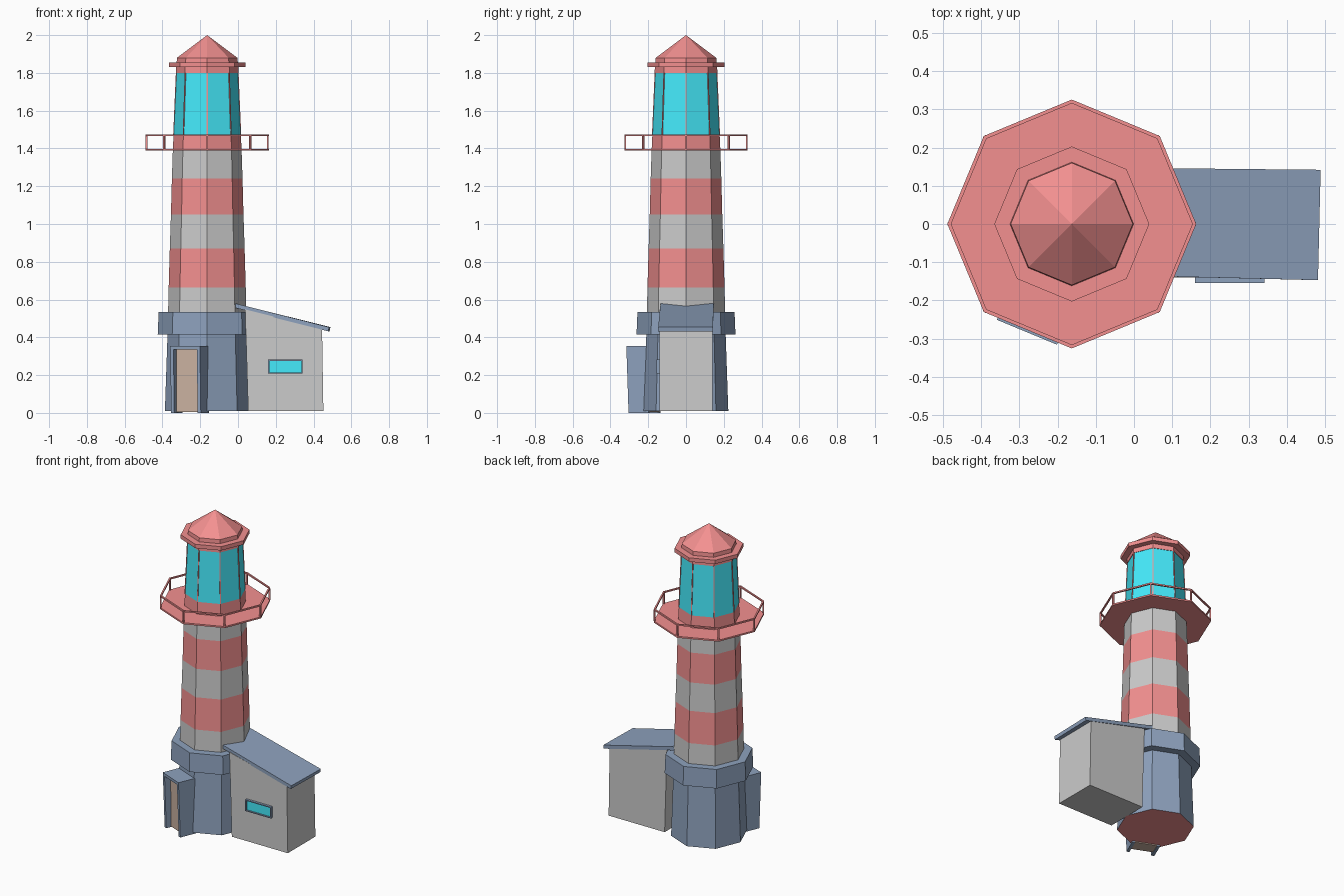
import bpy, bmesh, math
from mathutils import Vector

if "Cube" in bpy.data.objects:
    bpy.data.objects.remove(bpy.data.objects["Cube"])

CX, N = -0.163, 8          # tower axis and number of sides


def material(name, rgb):
    m = bpy.data.materials.new(name)
    m.diffuse_color = (*rgb, 1)
    m.use_nodes = True
    m.node_tree.nodes["Principled BSDF"].inputs["Base Color"].default_value = m.diffuse_color
    return m


RED = material("red", (0.9, 0.28, 0.28))
BLUE = material("blue", (0.27, 0.36, 0.51))
CYAN = material("glass", (0.06, 0.83, 0.98))
BROWN = material("wood", (0.6, 0.45, 0.36))
GREY = material("plaster", (0.8, 0.8, 0.8))


def finish(name, bm, mats):
    bmesh.ops.remove_doubles(bm, verts=bm.verts, dist=1e-5)
    bmesh.ops.recalc_face_normals(bm, faces=bm.faces)
    me = bpy.data.meshes.new(name)
    bm.to_mesh(me)
    bm.free()
    for m in mats:
        me.materials.append(m)
    ob = bpy.data.objects.new(name, me)
    bpy.context.collection.objects.link(ob)
    return ob


def ring_point(k, r, z):
    a = 2 * math.pi * k / N
    return Vector((CX + r * math.cos(a), r * math.sin(a), z))


def lathe(name, profile, mats, bands=None, closed=False, floor=None):
    """Octagonal turning of (z, r) points; bands gives a material index per section."""
    bm = bmesh.new()
    rings = [[bm.verts.new(ring_point(k, r, z)) for k in range(N)]
             if r > 0 else [bm.verts.new((CX, 0, z))] * N for z, r in profile]
    pairs = list(zip(rings, rings[1:] + rings[:1]))
    for i, (a, b) in enumerate(pairs if closed else pairs[:-1]):
        for k in range(N):
            j = (k + 1) % N
            vs = list(dict.fromkeys((a[k], a[j], b[j], b[k])))
            bm.faces.new(vs).material_index = bands[i] if bands else 0
    if floor is not None:
        bm.faces.new(rings[0][::-1]).material_index = floor
    return finish(name, bm, mats)


def add_block(bm, bottom, top):
    vs = [bm.verts.new(p) for p in (*bottom, *top)]
    for f in ((3, 2, 1, 0), (4, 5, 6, 7), (0, 1, 5, 4),
              (1, 2, 6, 5), (2, 3, 7, 6), (3, 0, 4, 7)):
        bm.faces.new([vs[i] for i in f])


def block(name, bottom, top, mat):
    bm = bmesh.new()
    add_block(bm, bottom, top)
    return finish(name, bm, [mat])


def box(name, x0, x1, y0, y1, z0, z1, mat):
    q = [(x0, y0), (x1, y0), (x1, y1), (x0, y1)]
    return block(name, [(*p, z0) for p in q], [(*p, z1) for p in q], mat)


def posts(name, r0, z0, r1, z1, w, mat):
    """One thin radial post at every corner of the octagon."""
    bm = bmesh.new()
    for k in range(N):
        a = 2 * math.pi * k / N
        out = Vector((math.cos(a), math.sin(a), 0)) * w
        side = Vector((-math.sin(a), math.cos(a), 0)) * w
        quad = (out + side, side - out, -out - side, out - side)
        add_block(bm, [ring_point(k, r0, z0) + q for q in quad],
                  [ring_point(k, r1, z1) + q for q in quad])
    # posts stay separate islands in one object
    return finish(name, bm, [mat])


# Tower: base with collar, striped shaft with lamp room, cap and roof
lathe("tower_base", [(0.01, 0.224), (0.415, 0.21), (0.415, 0.262), (0.535, 0.257),
                     (0.535, 0.2)], [BLUE, RED], floor=1)
lathe("tower_shaft", [(0.535, 0.207), (0.665, 0.204), (0.87, 0.198), (1.05, 0.192),
                      (1.24, 0.187), (1.39, 0.182), (1.475, 0.178), (1.80, 0.163)],
      [GREY, RED, CYAN], bands=[0, 1, 0, 1, 0, 1, 2])
lathe("tower_roof", [(1.80, 0.16), (1.80, 0.166), (1.83, 0.165), (1.83, 0.203),
                     (1.855, 0.203), (1.855, 0.162), (1.88, 0.16), (2.0, 0)], [RED])
posts("lamp_room_bars", 0.177, 1.475, 0.163, 1.80, 0.003, RED)

# Gallery: floor, corner posts, hand rail
lathe("gallery_floor", [(1.388, 0.175), (1.388, 0.326), (1.398, 0.326), (1.398, 0.175)],
      [RED], closed=True)
posts("gallery_posts", 0.321, 1.395, 0.321, 1.47, 0.0045, RED)
lathe("gallery_rail", [(1.466, 0.316), (1.466, 0.326), (1.475, 0.326), (1.475, 0.316)],
      [RED], closed=True)

# Porch on the front-left face, in (sideways, outward, up) coordinates
ANG = math.radians(247.5)
OUT = Vector((math.cos(ANG), math.sin(ANG), 0))
SIDE = Vector((-math.sin(ANG), math.cos(ANG), 0))


def porch_block(name, u0, u1, d_low, d_high, z0, z1, mat):
    def quad(d, z):
        return [Vector((CX, 0, z)) + SIDE * u + OUT * e
                for u, e in ((u0, d), (u1, d), (u1, 0.18), (u0, 0.18))]
    return block(name, quad(d_low, z0), quad(d_high, z1), mat)


for s, label in ((-1, "left"), (1, "right")):
    porch_block("porch_jamb_" + label, s * 0.067, s * 0.085, 0.294, 0.306, 0, 0.336, BLUE)
porch_block("porch_lintel", -0.085, 0.085, 0.306, 0.307, 0.336, 0.355, BLUE)
porch_block("door", -0.067, 0.067, 0.262, 0.264, 0.004, 0.336, BROWN)

# Side shed with lean-to roof
Y = 0.14
block("shed_walls",
      [(0.054, -Y, 0.01), (0.452, -Y, 0.01), (0.452, Y, 0.01), (0.054, Y, 0.01)],
      [(0.038, -Y, 0.548), (0.445, -Y, 0.446), (0.445, Y, 0.446), (0.038, Y, 0.548)], GREY)
block("shed_roof",
      [(-0.02, -0.135, 0.558), (0.478, -0.147, 0.432), (0.485, 0.142, 0.432), (-0.02, 0.147, 0.558)],
      [(-0.016, -0.135, 0.58), (0.482, -0.147, 0.454), (0.489, 0.142, 0.454), (-0.016, 0.147, 0.58)],
      BLUE)

# Shed window: pane and four frame bars
X0, X1, Z0, Z1, W = 0.16, 0.342, 0.209, 0.282, 0.006
box("window_pane", X0 + W, X1 - W, -0.146, -0.135, Z0 + W, Z1 - W, CYAN)
for i, z in enumerate((Z0, Z1 - W)):
    box(f"window_bar_{i}", X0, X1, -0.155, -0.135, z, z + W, BLUE)
for i, x in enumerate((X0, X1 - W)):
    box(f"window_side_{i}", x, x + W, -0.155, -0.135, Z0 + W, Z1 - W, BLUE)
